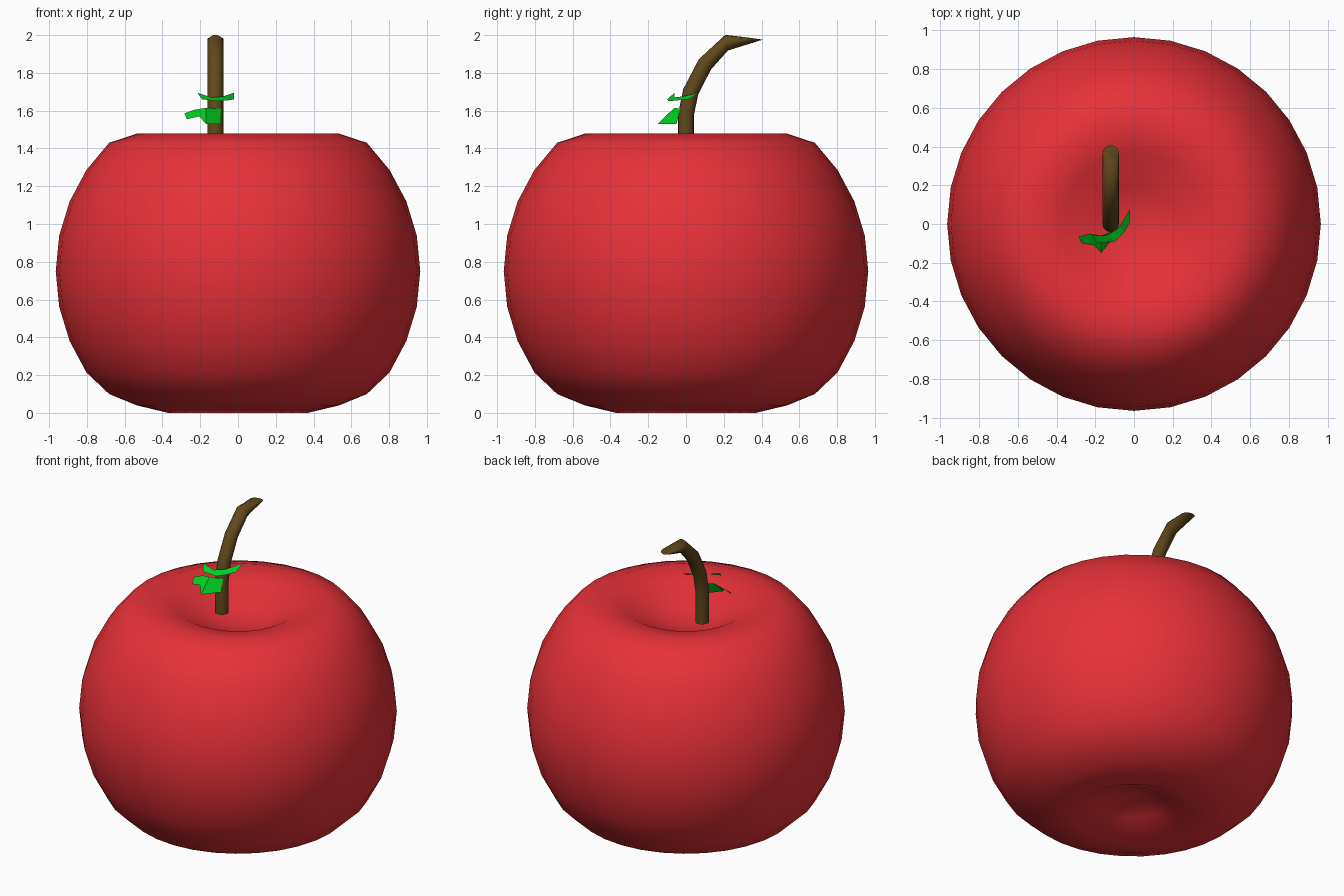
import bpy
import math

if "Cube" in bpy.data.objects:
    bpy.data.objects.remove(bpy.data.objects["Cube"])


def material(name, rgb):
    m = bpy.data.materials.new(name)
    m.diffuse_color = (*rgb, 1)
    m.use_nodes = True
    m.node_tree.nodes["Principled BSDF"].inputs["Base Color"].default_value = m.diffuse_color
    return m


def make(name, verts, faces, mat, smooth=True):
    me = bpy.data.meshes.new(name)
    me.from_pydata(verts, [], faces)
    me.materials.append(mat)
    me.polygons.foreach_set("use_smooth", [smooth] * len(faces))
    ob = bpy.data.objects.new(name, me)
    bpy.context.collection.objects.link(ob)
    return ob


def bridge(rings, n):
    # quads between successive rings of n vertices
    return [(r * n + i, r * n + (i + 1) % n, (r + 1) * n + (i + 1) % n, (r + 1) * n + i)
            for r in range(rings - 1) for i in range(n)]


red = material("apple_red", (0.8, 0.03, 0.04))
brown = material("stem_brown", (0.12, 0.065, 0.012))
green = material("leaf_green", (0.0, 0.62, 0.015))

# apple body: 32 x 16 sphere with its poles pushed in
SEG, RINGS, R = 32, 16, 0.965
heights = {1: 0.08, 2: 0.0, 3: 0.04, 4: 0.10, 12: 1.43, 13: 1.478, 14: 1.445, 15: 1.345}
verts = []
for k in range(1, RINGS):
    a = math.pi * k / RINGS
    z = heights.get(k, 0.75 - R * math.cos(a))
    for i in range(SEG):
        t = 2 * math.pi * i / SEG
        verts.append((R * math.sin(a) * math.cos(t), R * math.sin(a) * math.sin(t), z))
faces = bridge(RINGS - 1, SEG)
low, high = len(verts), len(verts) + 1
verts += [(0, 0, 0.15), (0, 0, 1.31)]
last = (RINGS - 2) * SEG
for i in range(SEG):
    j = (i + 1) % SEG
    faces += [(low, j, i), (high, last + i, last + j)]
make("apple_body", verts, faces, red)

# stem: bent tube, each ring given as y, z and tilt in degrees
SIDES, SR, SX = 16, 0.042, -0.12
path = [(0, 1.37, 0), (0, 1.58, 4), (0.025, 1.70, 20), (0.10, 1.845, 40),
        (0.215, 1.96, 80), (0.365, 1.982, 8)]
verts = []
for y, z, tilt in path:
    c, s = math.cos(math.radians(tilt)), math.sin(math.radians(tilt))
    for i in range(SIDES):
        t = 2 * math.pi * i / SIDES
        d = SR * math.sin(t)
        verts.append((SX + SR * math.cos(t), y + d * c, z - d * s))
faces = bridge(len(path), SIDES)
top = (len(path) - 1) * SIDES
faces += [tuple(reversed(range(SIDES))), tuple(range(top, top + SIDES))]
stem = make("stem", verts, faces, brown)
bpy.context.view_layer.objects.active = stem
stem.select_set(True)
bpy.ops.object.shade_smooth_by_angle(angle=math.radians(50))

# leaves: short curled strips, two points per row
lower = [(-0.09, -0.03, 1.61), (-0.09, -0.05, 1.53), (-0.17, -0.06, 1.615), (-0.17, -0.15, 1.53),
         (-0.23, -0.05, 1.605), (-0.205, -0.11, 1.57), (-0.285, -0.065, 1.585), (-0.27, -0.10, 1.555)]
upper = [(-0.215, -0.06, 1.695), (-0.19, -0.10, 1.66), (-0.14, -0.06, 1.67), (-0.10, -0.09, 1.65),
         (-0.08, -0.02, 1.675), (-0.05, -0.04, 1.655), (-0.02, 0.075, 1.695), (-0.02, 0.01, 1.66)]
for name, pts in (("lower_leaf", lower), ("upper_leaf", upper)):
    make(name, pts, [(i, i + 1, i + 3, i + 2) for i in (0, 2, 4)], green, False)
